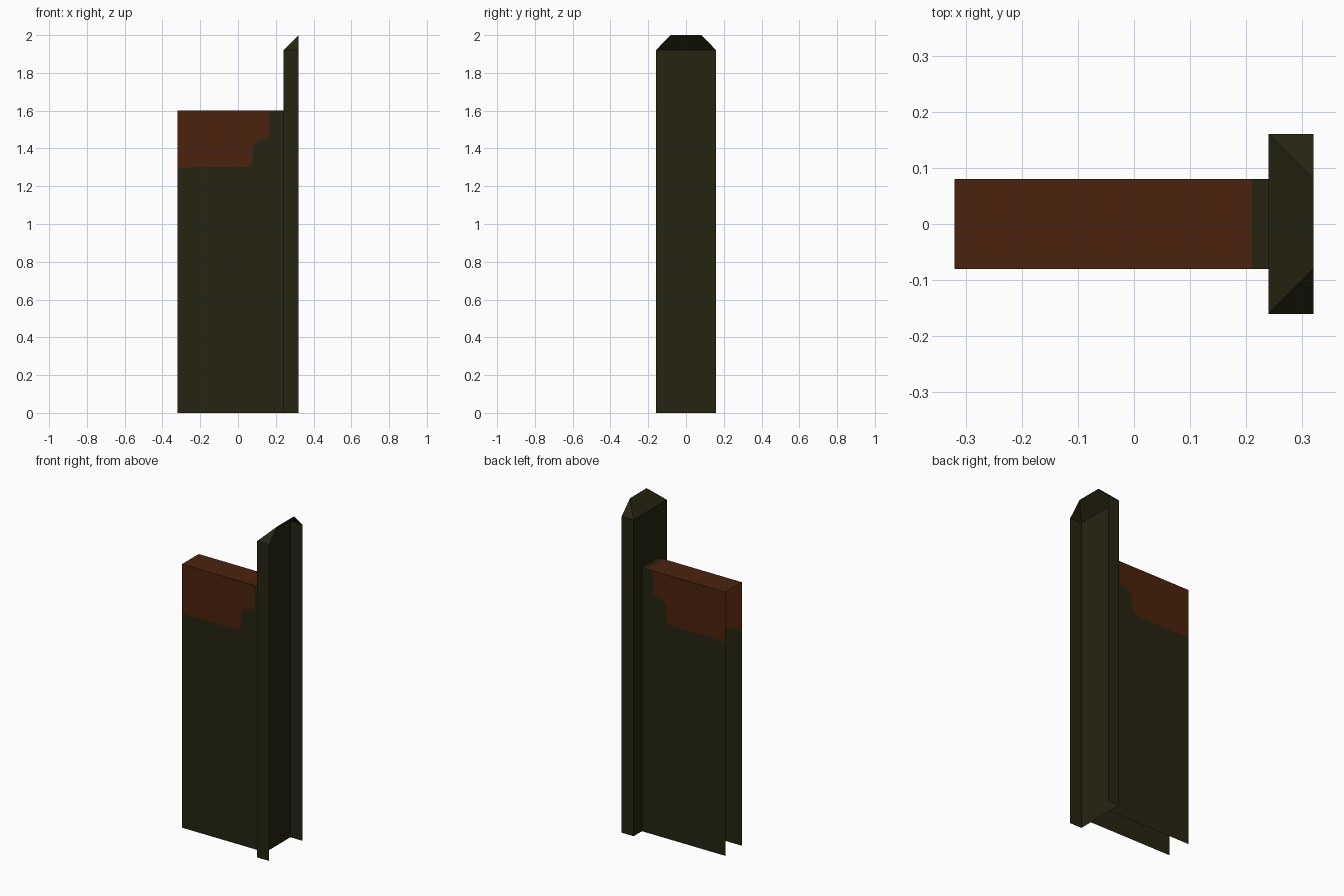
import bpy
import bmesh

if "Cube" in bpy.data.objects:
    bpy.data.objects.remove(bpy.data.objects["Cube"], do_unlink=True)


def make_material(name, rgb):
    mat = bpy.data.materials.new(name)
    mat.use_nodes = True
    colour = (*rgb, 1.0)
    mat.diffuse_color = colour
    mat.node_tree.nodes["Principled BSDF"].inputs["Base Color"].default_value = colour
    return mat


OLIVE, RUST = 0, 1
materials = [make_material("dark olive", (0.0194, 0.0180, 0.0054)),
             make_material("rust brown", (0.0700, 0.0165, 0.0045))]


def make_shell(name, faces):
    """Build an open sheet object from (corner points, colour) pairs."""
    bm = bmesh.new()
    for points, colour in faces:
        face = bm.faces.new([bm.verts.new(p) for p in points])
        face.material_index = colour
    bmesh.ops.remove_doubles(bm, verts=bm.verts, dist=0.0001)
    mesh = bpy.data.meshes.new(name)
    bm.to_mesh(mesh)
    bm.free()
    for mat in materials:
        mesh.materials.append(mat)
    obj = bpy.data.objects.new(name, mesh)
    bpy.context.collection.objects.link(obj)


def mirrored(points, colour):
    """A face on the front side and its twin on the back, both facing out."""
    back = [(x, -y, z) for x, y, z in reversed(points)]
    return [(points, colour), (back, colour)]


# Main dimensions
END, JOIN, EDGE = -0.32, 0.24, 0.32
SLAB_Y, POST_Y = 0.08, 0.16
SLAB_TOP, SHOULDER, PEAK = 1.6, 1.92, 2.0

# Wall panel: two sides and a top, open at the end and underneath
step = [(END, 1.30), (0.045, 1.302), (0.065, 1.31), (0.077, 1.335),
        (0.077, 1.40), (0.085, 1.425), (0.11, 1.445), (0.15, 1.45),
        (0.167, 1.465), (0.167, SLAB_TOP)]


def side(outline):
    return [(x, -SLAB_Y, z) for x, z in outline]


lower = [(END, 0), (JOIN, 0), (JOIN, SLAB_TOP)] + step[::-1]
upper = step + [(END, SLAB_TOP)]
panel = mirrored(side(lower), OLIVE) + mirrored(side(upper), RUST)


def cap(x0, x1):
    return [(x0, -SLAB_Y, SLAB_TOP), (x1, -SLAB_Y, SLAB_TOP),
            (x1, SLAB_Y, SLAB_TOP), (x0, SLAB_Y, SLAB_TOP)]


panel += [(cap(END, 0.21), RUST), (cap(0.21, JOIN), OLIVE)]
make_shell("wall_panel", panel)

# Post: channel open to the outer side and underneath, with a sloped top
web = [(JOIN, -POST_Y, 0), (JOIN, -POST_Y, SHOULDER),
       (JOIN, POST_Y, SHOULDER), (JOIN, POST_Y, 0)]
slope = [(JOIN, -POST_Y, SHOULDER), (EDGE, -SLAB_Y, PEAK),
         (EDGE, SLAB_Y, PEAK), (JOIN, POST_Y, SHOULDER)]
flange = [(JOIN, -POST_Y, 0), (EDGE, -POST_Y, 0),
          (EDGE, -POST_Y, SHOULDER), (JOIN, -POST_Y, SHOULDER)]
corner = [(JOIN, -POST_Y, SHOULDER), (EDGE, -POST_Y, SHOULDER),
          (EDGE, -SLAB_Y, PEAK)]
post = [(web[::-1], OLIVE), (slope, OLIVE)]
post += mirrored(flange, OLIVE) + mirrored(corner, OLIVE)
make_shell("end_post", post)
